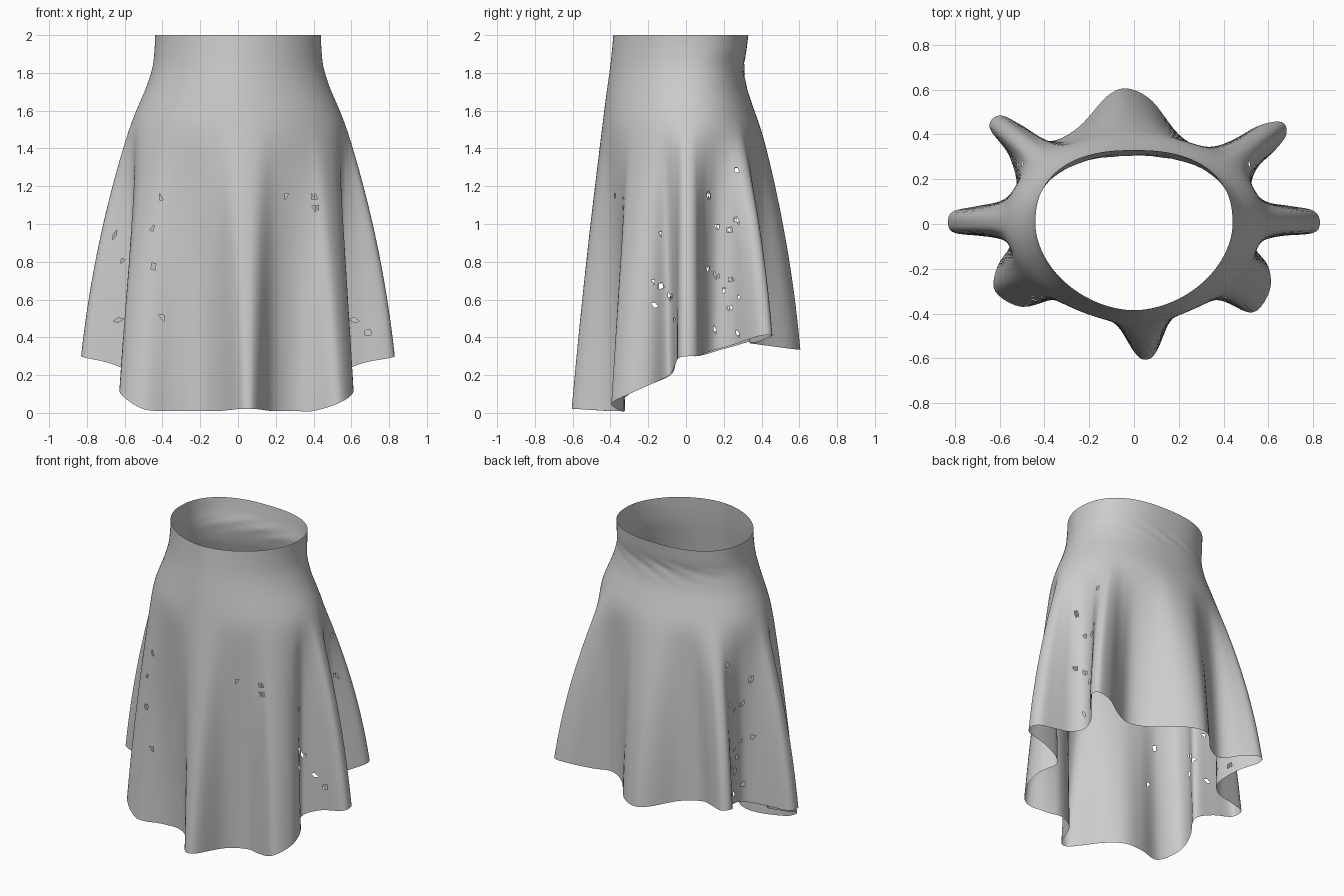
import bpy, bmesh, math
from mathutils import Vector

if "Cube" in bpy.data.objects:
    bpy.data.objects.remove(bpy.data.objects["Cube"])

# hem outline, counter-clockwise from the right-hand fold: x, y, z
HEM = [(.83, .01, .3), (.8, .06, .3), (.7, .08, .305), (.59, .1, .315), (.525, .16, .335),
       (.55, .25, .36), (.63, .33, .39), (.68, .4, .41), (.66, .455, .41), (.56, .44, .4), (.44, .375, .375),
       (.32, .335, .37), (.2, .4, .36), (.08, .55, .34), (-.03, .605, .335), (-.12, .57, .34),
       (-.25, .43, .36), (-.38, .37, .37), (-.5, .44, .4), (-.6, .485, .41), (-.645, .43, .41),
       (-.56, .31, .37), (-.525, .17, .33), (-.59, .105, .31), (-.7, .08, .305), (-.81, .055, .3), (-.83, 0, .3),
       (-.8, -.04, .29), (-.67, -.055, .26), (-.55, -.08, .2), (-.61, -.19, .15), (-.62, -.3, .1),
       (-.5, -.37, .02), (-.34, -.33, .01), (-.21, -.33, .01), (-.1, -.41, .01), (0, -.57, .02),
       (.05, -.605, .02), (.1, -.57, .02), (.18, -.4, .01), (.3, -.33, .01), (.4, -.345, .01),
       (.53, -.395, .05), (.605, -.3, .1), (.6, -.19, .15), (.535, -.09, .2), (.65, -.055, .26), (.8, -.04, .29)]
# waist-to-hip rings: z, half width, front depth, back depth, back squareness
RINGS = [(2, .44, .385, .33, 2.4), (1.92, .442, .392, .32, 2.4), (1.82, .455, .403, .307, 2.3),
         (1.7, .495, .42, .328, 2.2), (1.6, .54, .433, .362, 2.15), (1.5, .578, .445, .4, 2.1)]
SUB, UPPER, LOWER = 5, 5, 44


def spline(p0, p1, p2, p3, t):
    return .5 * (2 * p1 + (p2 - p0) * t + (2 * p0 - 5 * p1 + 4 * p2 - p3) * t * t
                 + (3 * p1 - p0 - 3 * p2 + p3) * t ** 3)


def ring_point(ring, a):
    z, w, front, back, n = ring
    c, s = math.cos(a), math.sin(a)
    e = n if s > 0 else 1.85
    d = front if s < 0 else back
    r = (abs(c / w) ** e + abs(s / d) ** e) ** (-1 / e)
    return Vector((r * c, r * s, z))


# smooth hem curve and the relaxed angle each fold line has at the hip
pts = [Vector(p) for p in HEM]
n = len(pts)
hem = [spline(pts[i - 1], pts[i], pts[(i + 1) % n], pts[(i + 2) % n], k / SUB)
       for i in range(n) for k in range(SUB)]
N = len(hem)
raw = [math.atan2(p.y, p.x) for p in hem]
for i in range(1, N):
    while raw[i] < raw[i - 1] - math.pi:
        raw[i] += 2 * math.pi
W = 10
angles = [sum(raw[(i + j) % N] + 2 * math.pi * ((i + j) // N) for j in range(-W, W + 1)) / (2 * W + 1)
          for i in range(N)]

# vertical lines of cloth: fitted yoke above, flared folds below
columns = []
for a, h in zip(angles, hem):
    ring = [ring_point(r, a) for r in RINGS]
    col = []
    for i in range(len(ring) - 1):
        p0 = ring[max(i - 1, 0)]
        p3 = ring[i + 2] if i + 2 < len(ring) else ring[-1] * 2 - ring[-2]
        col += [spline(p0, ring[i], ring[i + 1], p3, k / UPPER) for k in range(UPPER)]
    # gathers at the back of the waist
    for p in col:
        amt = max(0, math.sin(a)) * math.exp(-((p.z - 1.82) / .05) ** 2)
        p.y += .004 * amt * math.sin(9 * a + 90 * p.z)
    k = .5 if h.y > -.1 else .5 - .3 * min(1, (-.1 - h.y) / .3)
    for j in range(LOWER + 1):
        t = j / LOWER
        s = (1 + k) * t - k * t * t
        p = ring[-1].lerp(h, s)
        p.z = ring[-1].z + (h.z - ring[-1].z) * t
        col.append(p)
    # ease the folds into the hip
    for _ in range(14):
        col = [p if i in (0, len(col) - 1) or p.z > 1.7 else (col[i - 1] + p * 2 + col[i + 1]) / 4
               for i, p in enumerate(col)]
    columns.append(col)

bm = bmesh.new()
grid = [[bm.verts.new(p) for p in col] for col in columns]
for i in range(N):
    a, b = grid[i], grid[(i + 1) % N]
    for j in range(len(a) - 1):
        bm.faces.new((a[j], a[j + 1], b[j + 1], b[j]))
bmesh.ops.recalc_face_normals(bm, faces=bm.faces)
bmesh.ops.triangulate(bm, faces=bm.faces)

# small torn holes: (across, height) seen from the sides and from the front
SIDE = [(-.34, 1.14), (-.14, .95), (-.17, .7), (-.13, .67), (-.17, .57), (-.09, .62), (-.07, .49),
        (.27, 1.28), (.12, 1.15), (.16, .99), (.23, .97), (.27, 1.02), (.12, .76), (.16, .73),
        (.24, .7), (.2, .65), (.23, .56), (.28, .61), (.15, .44), (.27, .42)]
FRONT = [(-.65, .94), (-.45, .97), (-.45, .78), (-.39, .51), (-.61, .81), (.25, 1.15), (.41, 1.09), (.68, .43)]


def tear(u, z, axis, sign):
    near = []
    for f in bm.faces:
        c = f.calc_center_median()
        if abs(c.z - z) < .02 and math.hypot(c[1 - axis] - u, c.z - z) < .013:
            near.append((c[axis] * sign, f))
    if near:
        top = max(d for d, f in near)
        bmesh.ops.delete(bm, geom=[f for d, f in near if d > top - .02], context='FACES')


for u, z in SIDE:
    tear(u, z, 0, 1)
    tear(u, z, 0, -1)
for u, z in FRONT:
    tear(u, z, 1, -1)

mesh = bpy.data.meshes.new("skirt")
bm.to_mesh(mesh)
bm.free()
skirt = bpy.data.objects.new("skirt", mesh)
bpy.context.collection.objects.link(skirt)
for p in mesh.polygons:
    p.use_smooth = True
